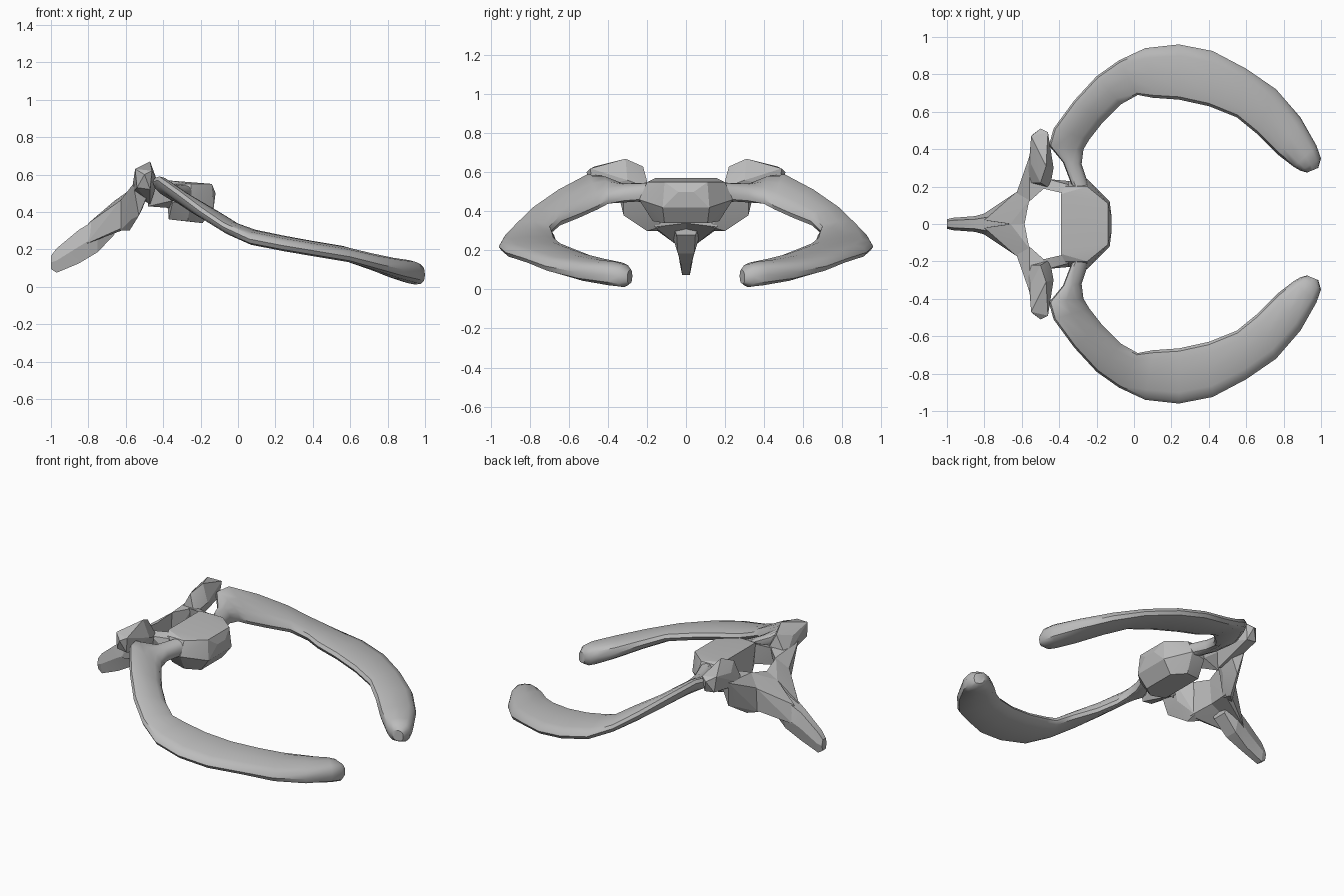
import bpy
import bmesh
from math import cos, sin, pi, radians
from mathutils import Vector

cube = bpy.data.objects.get("Cube")
if cube:
    bpy.data.objects.remove(cube, do_unlink=True)

bone = bpy.data.materials.new("bone grey")
bone.use_nodes = True
colour = (0.5, 0.5, 0.5, 1)
bone.diffuse_color = colour
bone.node_tree.nodes["Principled BSDF"].inputs["Base Color"].default_value = colour


def finish(bm, name, smooth_angle):
    """Turn a bmesh into a named, coloured and shaded object."""
    bmesh.ops.recalc_face_normals(bm, faces=bm.faces)
    mesh = bpy.data.meshes.new(name)
    bm.to_mesh(mesh)
    bm.free()
    mesh.materials.append(bone)
    obj = bpy.data.objects.new(name, mesh)
    bpy.context.collection.objects.link(obj)
    bpy.ops.object.select_all(action='DESELECT')
    obj.select_set(True)
    bpy.context.view_layer.objects.active = obj
    bpy.ops.object.shade_smooth_by_angle(angle=radians(smooth_angle))
    return obj


def loft(name, rings, smooth_angle):
    """Skin a row of equal rings and cap both ends."""
    bm = bmesh.new()
    loops = [[bm.verts.new(p) for p in ring] for ring in rings]
    count = len(loops[0])
    for a, b in zip(loops, loops[1:]):
        for i in range(count):
            j = (i + 1) % count
            bm.faces.new((a[i], a[j], b[j], b[i]))
    bm.faces.new(loops[0])
    bm.faces.new(loops[-1])
    return finish(bm, name, smooth_angle)


def hull(name, points, sides=(1,)):
    """Faceted chunk of bone; a list of sides adds reflected points."""
    bm = bmesh.new()
    for side in sides:
        for x, y, z in points:
            bm.verts.new((x, y * side, z))
    bmesh.ops.remove_doubles(bm, verts=bm.verts, dist=0.0001)
    result = bmesh.ops.convex_hull(bm, input=bm.verts)
    loose = {g for g in result["geom_interior"] if isinstance(g, bmesh.types.BMVert)}
    bmesh.ops.delete(bm, geom=list(loose), context='VERTS')
    return finish(bm, name, 15)


# Rib stations: inner edge x, y, z and outer edge x, y, z
rib_stations = [
    (-.24, .20, .49, -.33, .20, .51),
    (-.28, .32, .48, -.38, .33, .51),
    (-.27, .40, .46, -.455, .42, .56),
    (-.24, .45, .43, -.43, .51, .57),
    (-.17, .54, .39, -.32, .66, .49),
    (-.07, .64, .35, -.20, .79, .40),
    (.02, .69, .30, -.08, .875, .32),
    (.10, .675, .275, .06, .94, .255),
    (.24, .665, .245, .24, .96, .22),
    (.40, .63, .215, .42, .925, .19),
    (.55, .57, .19, .60, .83, .16),
    (.66, .48, .15, .76, .72, .12),
    (.77, .37, .11, .89, .57, .09),
    (.855, .305, .085, .975, .42, .075),
    (.89, .285, .075, 1.0, .35, .065),
    (.925, .275, .07, .985, .30, .06),
]
# Half thickness along each rib, ending in a blunt rounded tip
rib_thickness = [.045] * 5 + [.042] + [.038] * 5 + [.045, .055, .062, .058, .035]


def boxy(value):
    """Push a round section towards a rounded rectangle."""
    return value * abs(value) ** -0.25 if abs(value) > 0.01 else 0


def rib_ring(station, side, thickness, sides=12):
    """Rounded flat section spanning the inner and outer edge."""
    inner, outer = Vector(station[:3]), Vector(station[3:])
    middle, half = (inner + outer) / 2, (outer - inner) / 2
    ring = []
    for i in range(sides):
        a = 2 * pi * i / sides
        p = middle + half * boxy(cos(a))
        p.z += thickness * boxy(sin(a))
        ring.append((p.x, p.y * side, p.z))
    return ring


# Ribs, one on each side
for label, side in (("left", 1), ("right", -1)):
    rings = [rib_ring(s, side, t) for s, t in zip(rib_stations, rib_thickness)]
    loft(label + "_rib", rings, 40)

# Spine process: x, height, half width, half height
spine_rings = []
for x, z, w, h in [(-1, .13, .025, .035), (-.97, .14, .033, .065),
                   (-.85, .215, .042, .09), (-.75, .275, .07, .09),
                   (-.66, .36, .08, .08)]:
    outline = [(w, 0), (w * .6, h), (-w * .6, h), (-w, 0), (-w * .6, -h), (w * .6, -h)]
    spine_rings.append([(x, y, z + up) for y, up in outline])
loft("spine_process", spine_rings, 15)

# Vertebra body
hull("vertebra_body", [
    (-.39, .16, .57), (-.37, .20, .55), (-.25, .20, .55), (-.14, .11, .55),
    (-.25, .24, .46), (-.35, .23, .45), (-.12, .04, .50), (-.13, .12, .42),
    (-.37, .15, .36), (-.27, .17, .35), (-.19, .11, .34)], (1, -1))

# Arch plates, pedicles and side processes, reflected across the middle
paired_parts = {
    "inner_arch": [
        (-.585, 0, .50), (-.66, 0, .46), (-.60, 0, .34), (-.68, 0, .30),
        (-.80, .02, .34), (-.81, .05, .23), (-.72, .10, .28), (-.70, .12, .37),
        (-.56, .13, .53), (-.63, .17, .46), (-.57, .16, .32), (-.63, .16, .31)],
    "outer_arch": [
        (-.56, .12, .53), (-.63, .16, .46), (-.58, .13, .32), (-.63, .15, .30),
        (-.47, .20, .55), (-.57, .26, .51), (-.51, .21, .42), (-.57, .27, .36),
        (-.58, .20, .30), (-.53, .32, .38), (-.56, .36, .55), (-.48, .32, .50)],
    "side_process": [
        (-.57, .22, .50), (-.45, .19, .52), (-.47, .21, .44), (-.50, .22, .63),
        (-.47, .31, .67), (-.55, .32, .60), (-.43, .30, .56), (-.55, .47, .63),
        (-.50, .51, .60), (-.46, .49, .62), (-.47, .48, .52), (-.54, .48, .53)],
    "pedicle": [
        (-.49, .19, .55), (-.48, .21, .43), (-.46, .24, .54), (-.36, .16, .56),
        (-.35, .21, .54), (-.35, .17, .42), (-.35, .23, .46)],
}
for part, points in paired_parts.items():
    for label, side in (("left", 1), ("right", -1)):
        hull(label + "_" + part, points, (side,))
